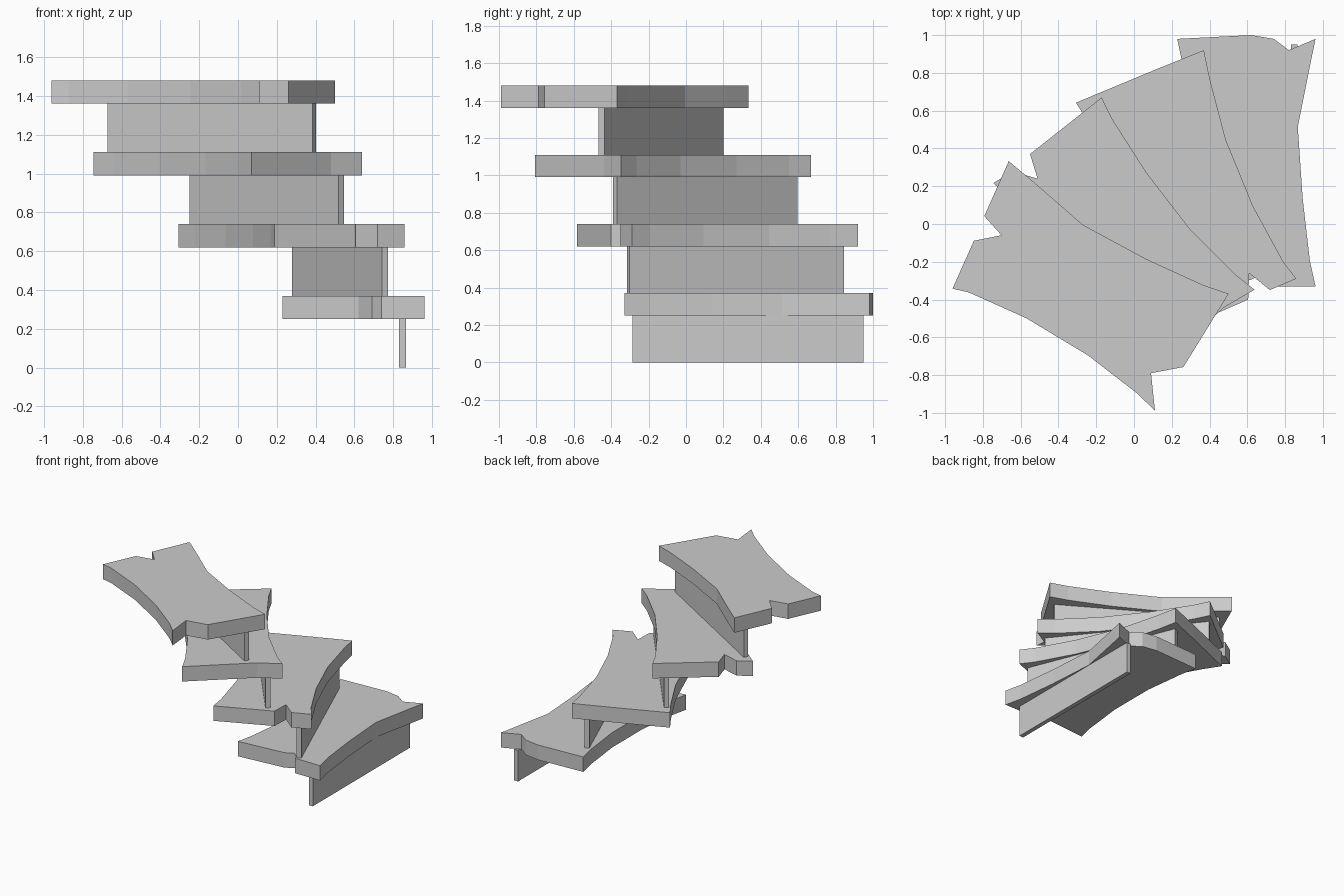
import bpy, bmesh
from math import radians

if "Cube" in bpy.data.objects:
    bpy.data.objects.remove(bpy.data.objects["Cube"])

TREAD_H, RISER_H = 0.12, 0.25
STEP = 0.37


def extrude_outline(name, pts, z0, z1, loc, angle):
    """Flat outline extruded from z0 to z1, then placed and turned."""
    bm = bmesh.new()
    face = bm.faces.new([bm.verts.new((x, y, z0)) for x, y in pts])
    res = bmesh.ops.extrude_face_region(bm, geom=[face])
    top = [g for g in res["geom"] if isinstance(g, bmesh.types.BMVert)]
    bmesh.ops.translate(bm, verts=top, vec=(0, 0, z1 - z0))
    bmesh.ops.recalc_face_normals(bm, faces=bm.faces)
    mesh = bpy.data.meshes.new(name)
    bm.to_mesh(mesh)
    bm.free()
    ob = bpy.data.objects.new(name, mesh)
    ob.location = (loc[0], loc[1], 0)
    ob.rotation_euler.z = radians(angle)
    bpy.context.collection.objects.link(ob)


# Waisted long side shared by all the planks
def long_side(waist):
    return [(-0.52, 0.338), (-0.19, waist), (0.19, 0.298), (0.52, 0.336)]


# Per step: position, turn, waist, riser offset, four corners' ends,
# then the broken edge of the inner and outer plank end
steps = [
    dict(loc=(0.595, 0.325), turn=-90, waist=0.272, riser=0.2525,
         ends=(-0.655, 0.655, 0.655, -0.655),
         inner=[(0.655, 0.145), (0.585, 0.095), (0.62, 0.025)],
         outer=[(-0.675, 0.025), (-0.655, 0.145), (-0.595, 0.225)]),
    dict(loc=(0.283, 0.158), turn=-68, waist=0.296, riser=0.266,
         ends=(-0.674, 0.631, 0.65, -0.67),
         inner=[(0.634, 0.214), (0.51, 0.146), (0.638, 0.089)],
         outer=[(-0.675, 0.097)]),
    dict(loc=(-0.053, -0.067), turn=-51.5, waist=0.304, riser=0.263,
         ends=(-0.65, 0.65, 0.655, -0.652),
         inner=[(0.623, 0.185)],
         outer=[(-0.64, -0.248), (-0.525, -0.167), (-0.652, -0.117)]),
    dict(loc=(-0.253, -0.342), turn=-31.1, waist=0.28, riser=0.24,
         ends=(-0.70, 0.66, 0.646, -0.606),
         inner=[(0.655, -0.09), (0.525, -0.206)],
         outer=[(-0.64, -0.09), (-0.53, 0.01), (-0.66, 0.05)]),
]

for i, s in enumerate(steps):
    z = i * STEP
    a, b, c, d = s["ends"]
    # Tread: plank with waisted sides and splintered ends
    front = [(a, 0.366)] + long_side(s["waist"]) + [(b, 0.366)]
    back = [(c, -0.366)] + [(x, -y) for x, y in reversed(long_side(0.298))] + [(d, -0.366)]
    outline = front + s["inner"] + back + s["outer"]
    extrude_outline(f"tread_{i + 1}", outline, z + RISER_H, z + RISER_H + TREAD_H,
                    s["loc"], s["turn"])
    # Riser: thin upright board under the tread
    r, h = s["riser"], 0.0175
    board = [(-0.625, r - h), (0.61, r - h), (0.61, r + h), (-0.625, r + h)]
    extrude_outline(f"riser_{i + 1}", board, z, z + RISER_H, s["loc"], s["turn"])
